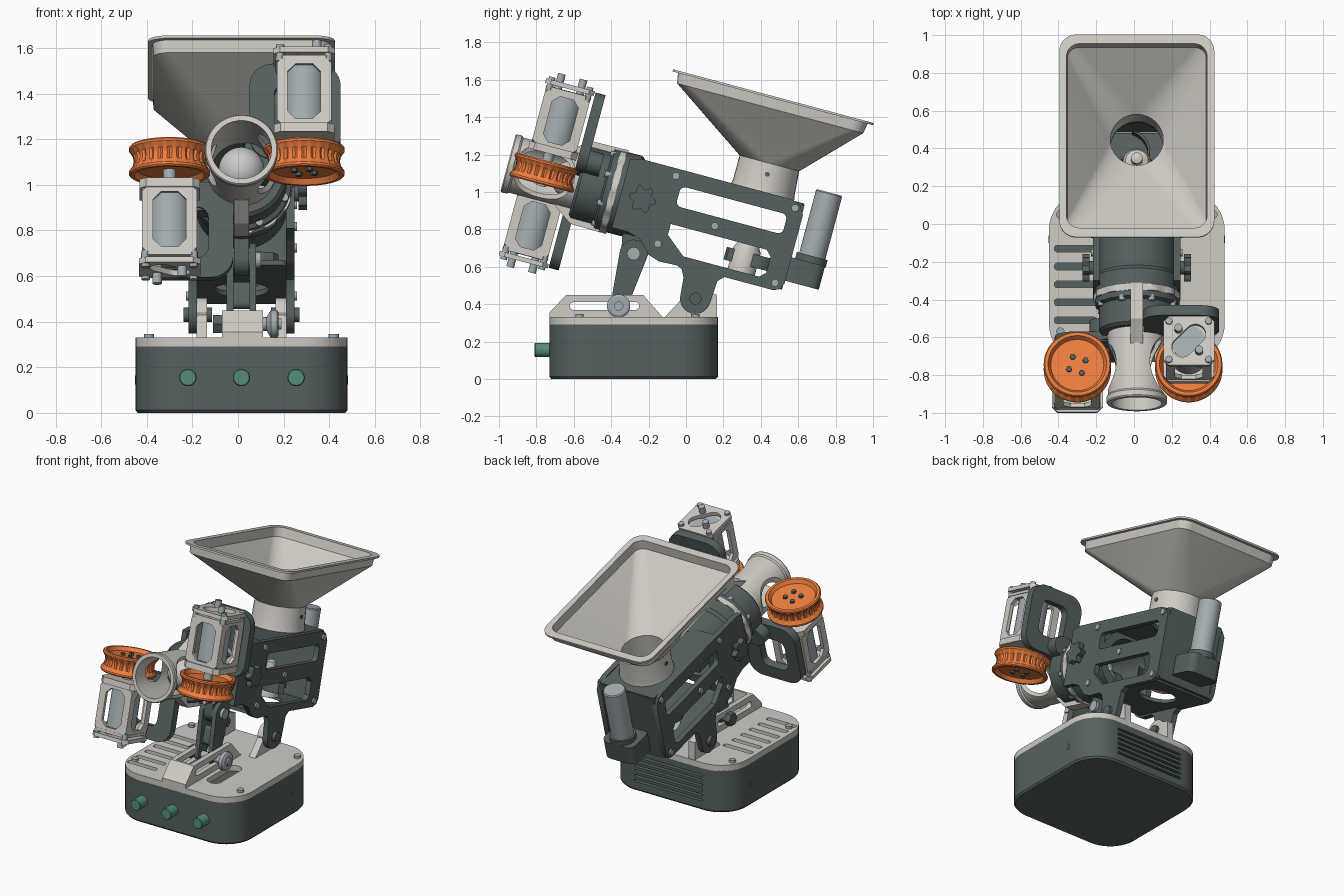
import bpy, bmesh
from math import sin, cos, pi, radians, atan2
from mathutils import Matrix

if "Cube" in bpy.data.objects:
    bpy.data.objects.remove(bpy.data.objects["Cube"])

TILT = Matrix.Translation((.015, 0, .9)) @ Matrix.Rotation(radians(-15), 4, 'X')
MAP = {'X': lambda u, v, t: (t, u, v), 'Y': lambda u, v, t: (u, t, v), 'Z': lambda u, v, t: (u, v, t)}

def material(name, r, g, b):
    m = bpy.data.materials.new(name)
    m.diffuse_color = (r, g, b, 1)
    m.use_nodes = True
    m.node_tree.nodes["Principled BSDF"].inputs["Base Color"].default_value = m.diffuse_color
    return m

DARK = material("slate", .09, .12, .115)
LIGHT = material("warm_grey", .62, .6, .55)
STEEL = material("steel", .37, .42, .44)
ORANGE = material("orange", .87, .21, .05)
GREEN = material("green", .09, .27, .18)
WHITE = material("white", .85, .85, .83)

def put(name, bm, mat, tilt):
    bmesh.ops.remove_doubles(bm, verts=bm.verts, dist=1e-5)
    bmesh.ops.recalc_face_normals(bm, faces=bm.faces)
    if tilt:
        bm.transform(TILT)
    me = bpy.data.meshes.new(name)
    bm.to_mesh(me)
    bm.free()
    me.shade_smooth()
    me.set_sharp_from_angle(angle=radians(32))
    me.materials.append(mat)
    ob = bpy.data.objects.new(name, me)
    bpy.context.collection.objects.link(ob)
    return ob

def loft(name, rings, mat, tilt=False, closed=False):
    bm = bmesh.new()
    vs = [[bm.verts.new(p) for p in ring] for ring in rings]
    n = len(vs[0])
    for a, b in list(zip(vs, vs[1:])) + ([(vs[-1], vs[0])] if closed else []):
        for i in range(n):
            bm.faces.new((a[i], a[(i + 1) % n], b[(i + 1) % n], b[i]))
    if not closed:
        bm.faces.new(vs[0])
        bm.faces.new(vs[-1])
    return put(name, bm, mat, tilt)

def lathe(name, axis, c, prof, mat, tilt=False, closed=False, seg=48, mod=lambda i, k: 0):
    rings = [[MAP[axis](c[0] + (r + mod(i, k)) * cos(2 * pi * i / seg),
                        c[1] + (r + mod(i, k)) * sin(2 * pi * i / seg), t) for i in range(seg)]
             for k, (r, t) in enumerate(prof)]
    return loft(name, rings, mat, tilt, closed)

def cyl(name, axis, c, r, lo, hi, mat, tilt=False, seg=32):
    return lathe(name, axis, c, [(r, lo), (r, hi)], mat, tilt, seg=seg)

def plate(name, axis, outlines, lo, hi, mat, tilt=False):
    # flat shape whose first outline is the edge and the rest are holes
    cu = bpy.data.curves.new(name, 'CURVE')
    cu.dimensions, cu.fill_mode, cu.extrude = '2D', 'BOTH', abs(hi - lo) / 2
    for pts in outlines:
        s = cu.splines.new('POLY')
        s.points.add(len(pts) - 1)
        for p, q in zip(s.points, pts):
            p.co = (q[0], q[1], 0, 1)
        s.use_cyclic_u = True
    ob = bpy.data.objects.new(name + "_outline", cu)
    bpy.context.collection.objects.link(ob)
    dg = bpy.context.evaluated_depsgraph_get()
    me = bpy.data.meshes.new_from_object(ob.evaluated_get(dg))
    bm = bmesh.new()
    bm.from_mesh(me)
    for v in bm.verts:
        v.co = MAP[axis](v.co.x, v.co.y, v.co.z + (lo + hi) / 2)
    bpy.data.objects.remove(ob)
    bpy.data.meshes.remove(me)
    return put(name, bm, mat, tilt)

def arc(cx, cy, r, a, b, n):
    return [(cx + r * cos(radians(a + (b - a) * i / n)), cy + r * sin(radians(a + (b - a) * i / n)))
            for i in range(n + 1)]

def rr(cx, cy, w, h, r, n=8):
    out = []
    for k, (sx, sy) in enumerate(((1, 1), (-1, 1), (-1, -1), (1, -1))):
        out += arc(cx + sx * (w / 2 - r), cy + sy * (h / 2 - r), r, 90 * k, 90 * k + 90, n)
    return out

def circle(cx, cy, r, n=40):
    return arc(cx, cy, r, 0, 360, n)[:-1]

def hull(p, r1, q, r2):
    d = atan2(q[1] - p[1], q[0] - p[0]) * 180 / pi
    return arc(*p, r1, d + 90, d + 270, 14) + arc(*q, r2, d - 90, d + 90, 14)

def cut(ob, cutters):
    for c in cutters:
        c.hide_render = True
        m = ob.modifiers.new("cut", 'BOOLEAN')
        m.operation, m.object, m.solver = 'DIFFERENCE', c, 'EXACT'
    me = bpy.data.meshes.new_from_object(ob.evaluated_get(bpy.context.evaluated_depsgraph_get()))
    ob.modifiers.clear()
    ob.data = me
    me.set_sharp_from_angle(angle=radians(32))
    for c in cutters:
        bpy.data.objects.remove(c)

# base box with rear vents, lid with slots
base = loft("base_box", [[(x, y, z) for x, y in rr(.015, -.28, .93 - i, .90 - i, .2 - i / 2, 10)]
                         for i, z in ((.02, 0), (0, .012), (0, .292))], DARK)
cut(base, [plate("vent_cutter", 'Y', [rr(.015, .07 + .034 * i, .52, .016, .007, 3)], .14, .2, DARK) for i in range(6)])
plate("base_lid", 'Z', [rr(.015, -.28, .93, .90, .2, 10)]
      + [rr(-.31, -.13 - .095 * i, .22, .035, .01, 3) for i in range(6)]
      + [rr(.19, -.42, .1, .3, .045)], .29, .33, LIGHT)
for x in (-.39, .42):
    for y in (-.57, .05):
        cyl("lid_screw", 'Z', (x, y), .022, .32, .347, STEEL)
        cyl("foot_pad", 'Z', (x * .86, y * .9 - .03), .03, -.0, .006, DARK)
for x in (-.22, .015, .255):
    lathe("control_knob", 'Y', (x, .155), [(.034, -.81), (.038, -.805), (.038, -.72)], GREEN)
for x in (-.452, .474):
    cyl("side_port", 'X', (-.08, .145), .02, x, x + .008, DARK)

# slotted adjustment rail on the lid
rail = [(-.73, .325), (-.73, .355), (-.64, .45), (-.23, .45), (-.12, .325)]
for x in (-.07, .075):
    plate("rail_wall", 'X', [rail, rr(-.435, .39, .37, .042, .02)], x, x + .035, LIGHT)
plate("rail_front", 'X', [[(-.73, .325), (-.73, .355), (-.64, .45), (-.625, .45), (-.625, .325)]], -.07, .11, LIGHT)
lathe("rail_knob", 'X', (-.36, .39), [(.03, .11), (.03, .125), (.062, .145), (.062, .17), (.05, .178)], STEEL)
cyl("rail_bolt", 'X', (-.36, .39), .025, -.1, .19, STEEL)
cyl("rail_nut", 'X', (-.36, .39), .045, -.11, -.07, DARK, seg=6)

# hinge ears and tilt link
for s in (-1, 1):
    a, b = sorted((.015 + s * .15, .015 + s * .198))
    plate("hinge_ear", 'X', [[(-.12, .325), (-.02, .43)] + arc(.05, .43, .075, 170, 30, 10)
                             + [(.165, .45), (.165, .325)]], a, b, LIGHT)
    cyl("hinge_bolt", 'X', (.05, .43), .032, *sorted((.015 + s * .13, .015 + s * .255)), DARK)
    a, b = sorted((.015 + s * .035, .015 + s * .065))
    plate("tilt_link", 'X', [hull((-.28, .67), .075, (-.36, .39), .045)], a, b, DARK)
cyl("link_bolt", 'X', (-.28, .67), .035, -.07, .1, STEEL)
plate("link_web", 'X', [hull((-.315, .55), .025, (-.335, .48), .025)], -.02, .05, DARK)
plate("link_lug", 'X', [hull((-.21, -.294), .07, (-.2, -.15), .11)], -.033, .033, DARK, True)

# body shell: two windowed side plates joined by top, back and floor
side = [(-.36, .19), (-.3, .205), (.53, .205), (.58, .19), (.61, .14), (.61, -.24), (.595, -.275), (.56, -.29),
        (.29, -.29), (.26, -.32)] + arc(.17, -.441, .082, 0, -180, 14) + [(.08, -.35), (.06, -.31), (.03, -.295),
        (-.07, -.3), (-.13, -.28), (-.2, -.21), (-.27, -.19), (-.36, -.19)]
for s in (-1, 1):
    a, b = sorted((s * .195, s * .232))
    plate("body_side", 'X', [side, rr(.235, .065, .59, .11, .03),
                             [(-.06, -.09)] + [(.47, -.09), (.5, -.12), (.5, -.21), (.47, -.24), (.05, -.24), (.0, -.2),
                              (-.06, -.15)]], a, b, DARK, True)
    for y, z in ((-.1, .165), (.56, .165), (.56, -.25), (-.1, -.21), (.17, -.441), (.17, -.04)):
        cyl("side_screw", 'X', (y, z), .02, *sorted((s * .22, s * .243)), STEEL, True, 16)
    # lobed clamp knob
    plate("clamp_knob", 'X', [[(-.24 + (.063 + .012 * cos(6 * t)) * cos(t), (.063 + .012 * cos(6 * t)) * sin(t))
                               for t in [2 * pi * i / 72 for i in range(72)]]], *sorted((s * .25, s * .288)), DARK, True)
    cyl("clamp_stem", 'X', (-.24, 0), .035, *sorted((s * .2, s * .255)), DARK, True)
plate("body_top", 'Z', [rr(0, .25, .42, .7, .02), circle(0, .37, .14)], .17, .2, DARK, True)
plate("body_back", 'Y', [rr(0, -.04, .42, .47, .02)], .575, .605, DARK, True)
plate("body_floor", 'Z', [rr(0, .24, .4, .66, .03), circle(0, .33, .12)], -.285, -.262, DARK, True)

# feeder rotor under the hopper
lathe("rotor_hub", 'Z', (0, .37), [(.075, -.25), (.075, -.12), (.06, -.09), (.03, -.075), (.03, -.03), (.012, -.02)],
      LIGHT, True)
for k in range(3):
    c0 = 2 * pi * k / 3 + .4
    inner = [(.37 + 0, 0)]
    path = [(.06 + .11 * i / 8, c0 + 1.1 * i / 8) for i in range(9)]
    edge = [(r * cos(t), .37 + r * sin(t)) for r, t in path]
    back = [((r + .004) * cos(t + .22), .37 + (r + .004) * sin(t + .22)) for r, t in reversed(path)]
    plate("rotor_arm", 'Z', [edge + back], -.2, -.13, DARK, True)

# feeder motor and gearbox at the rear
plate("gearbox", 'Z', [rr(0, .69, .24, .21, .05)], -.225, -.095, DARK, True)
lathe("gearbox_collar", 'Z', (0, .715), [(.085, -.1), (.085, -.06)], DARK, True)
lathe("feed_motor", 'Z', (0, .715), [(.072, -.07), (.072, .285), (.066, .292)], STEEL, True)

# hopper: round neck blending into a rounded rectangle with a lip
sections = [(.37, .35, .35, .175, .2), (.37, .34, .34, .17, .23), (.365, .33, .33, .165, .36),
            (.293, .77, 1.03, .07, .645), (.293, .78, 1.05, .08, .7), (.293, .82, 1.11, .09, .7),
            (.293, .82, 1.11, .09, .712), (.293, .745, 1.01, .07, .712), (.293, .735, 1.0, .06, .65),
            (.365, .28, .28, .14, .36), (.37, .28, .28, .14, .2)]
loft("hopper", [[(x, y, z) for x, y in rr(0, cy, w, h, r)] for cy, w, h, r, z in sections], LIGHT, True, True)
for s in (-1, 1):
    cyl("hopper_screw", 'X', (.37, .3), .013, *sorted((s * .15, s * .172)), DARK, True, 16)

# barrel, rotation ring and turning head
lathe("barrel", 'Y', (0, 0), [(.15, -.385), (.222, -.385), (.222, -.3), (.205, -.28), (.205, -.06), (.15, -.06)],
      DARK, True, True, 64)
lathe("rotation_ring", 'Y', (0, 0), [(.14, -.42), (.222, -.42), (.222, -.385), (.14, -.385)], LIGHT, True, True, 72,
      lambda i, k: .008 if k in (1, 2) and i % 6 < 3 else 0)
lathe("turning_head", 'Y', (0, 0), [(.13, -.6), (.185, -.6), (.2, -.585), (.2, -.46), (.22, -.45), (.22, -.42), (.13, -.42)],
      DARK, True, True, 64)
for k in range(8):
    t = 2 * pi * (k + .5) / 8
    cyl("head_screw", 'Y', (.205 * cos(t), .205 * sin(t)), .017, -.47, -.44, STEEL, True, 16)

# nozzle tube with side openings for the wheels, ball inside
WHEELS = ((-.315, -1), (.275, 1))
nozzle = lathe("nozzle", 'Y', (0, 0), [(.132, -.985), (.155, -.985), (.16, -.978), (.16, -.95), (.152, -.94), (.152, -.5),
                                       (.132, -.5)], LIGHT, True, True, 64)
cut(nozzle, [cyl("wheel_cutter", 'Z', (cx, -.784), .205, -.2, .2, LIGHT, True, 64) for cx, s in WHEELS])
for s in (-1, 1):
    plate("nozzle_rib", 'X', [[(-.7, s * .145), (-.62, s * .2), (-.58, s * .228), (-.38, s * .232), (-.38, s * .145)]],
          -.033, .033, LIGHT, True)
bm = bmesh.new()
bmesh.ops.create_uvsphere(bm, u_segments=40, v_segments=24, radius=.1,
                          matrix=Matrix.Translation((0, -.64, 0)))
put("ball", bm, WHITE, True)

def octagon(cx, cy, w, h, c):
    return rr(cx, cy, w, h, c, 1)

# launch wheels, each with a caged motor and a loop bracket (right one above, left one below)
Y = -.784
for cx, s in WHEELS:
    def z(a, b):
        return sorted((s * a, s * b))
    lathe("launch_wheel", 'Z', (cx, Y), [(.05, -.04), (.14, -.04), (.155, -.065), (.172, -.065), (.178, -.058), (.178, -.048),
          (.162, -.025), (.157, 0), (.162, .025), (.178, .048), (.178, .058), (.172, .065), (.155, .065), (.14, .04), (.05, .04)],
          ORANGE, True, seg=96, mod=lambda i, k: -.008 if 5 < k < 9 and i % 4 == 0 else 0)
    for k in range(4):
        t = pi * k / 2 + .5
        cyl("wheel_bolt", 'Z', (cx + .05 * cos(t), Y + .05 * sin(t)), .016, *z(-.055, -.03), DARK, True, 6)
    cyl("wheel_shaft", 'Z', (cx, Y), .028, *z(.0, .14), STEEL, True)
    my = -.77
    plate("cage_inner_plate", 'Z', [octagon(cx, my, .265, .265, .03), circle(cx, my, .04)], *z(.105, .145), LIGHT, True)
    plate("cage_outer_plate", 'Z', [octagon(cx, my, .27, .27, .03), hull((cx - .035, my - .035), .055,
                                    (cx + .035, my + .035), .055)], *z(.465, .49), LIGHT, True)
    plate("cage_middle_plate", 'Z', [octagon(cx, my, .25, .25, .03)], *z(.435, .453), LIGHT, True)
    for d in (-1, 1):
        plate("cage_wall", 'X', [octagon(my, s * .29, .245, .3, .02), octagon(my, s * .29, .145, .25, .035)],
              *sorted((cx + d * .098, cx + d * .12)), LIGHT, True)
        plate("cage_wall", 'Y', [octagon(cx, s * .29, .235, .3, .02), octagon(cx, s * .29, .145, .25, .035)],
              *sorted((my + d * .101, my + d * .123)), LIGHT, True)
        for e in (-1, 1):
            cyl("cage_bolt", 'Z', (cx + d * .105, my + e * .105), .018, *z(.43, .505), STEEL, True, 16)
        cyl("motor_terminal", 'Z', (cx + d * .055, my - d * .06), .021, *z(.44, .535), STEEL, True, 20)
    cyl("launch_motor", 'Z', (cx, my), .092, *z(.14, .455), STEEL, True)
    plate("bracket_loop", 'Y', [rr(s * .235, s * .27, .4, .43, .1), rr(s * .245, s * .28, .2, .23, .05)],
          -.63, -.575, DARK, True)
    plate("bracket_arm", 'Y', [hull((s * .09, s * .09), .08, (s * .19, s * .12), .06)], -.62, -.5, DARK, True)
